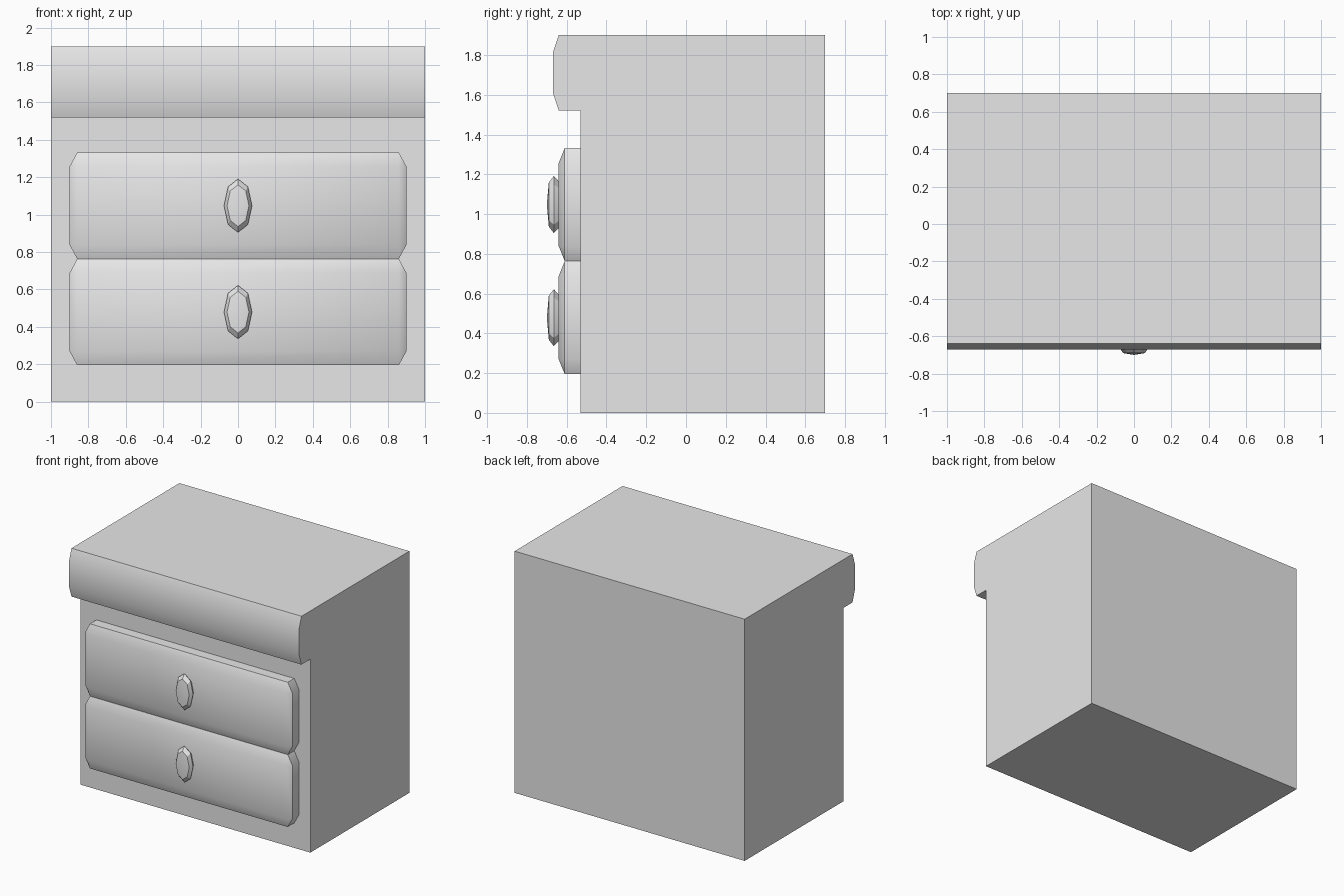
import bpy
import bmesh
from math import cos, sin, pi, radians

cube = bpy.data.objects.get("Cube")
if cube:
    bpy.data.objects.remove(cube, do_unlink=True)

# Single flat colour
grey = bpy.data.materials.new("light grey")
grey.use_nodes = True
COLOUR = (0.8, 0.8, 0.8, 1)
grey.diffuse_color = COLOUR
grey.node_tree.nodes["Principled BSDF"].inputs["Base Color"].default_value = COLOUR


def finish(name, bm, angle):
    bmesh.ops.recalc_face_normals(bm, faces=bm.faces)
    mesh = bpy.data.meshes.new(name)
    bm.to_mesh(mesh)
    bm.free()
    mesh.materials.append(grey)
    obj = bpy.data.objects.new(name, mesh)
    bpy.context.collection.objects.link(obj)
    bpy.ops.object.select_all(action="DESELECT")
    obj.select_set(True)
    bpy.context.view_layer.objects.active = obj
    bpy.ops.object.shade_smooth_by_angle(angle=radians(angle))
    return obj


def bridge(bm, a, b):
    n = len(a)
    for i in range(n):
        j = (i + 1) % n
        bm.faces.new((a[i], a[j], b[j], b[i]))


# Cabinet with overhanging moulded top, extruded from its side profile
def cabinet():
    profile = [(0.70, 0), (0.70, 1.90), (-0.64, 1.90), (-0.67, 1.81),
               (-0.67, 1.61), (-0.64, 1.52), (-0.53, 1.52), (-0.53, 0)]
    bm = bmesh.new()
    left, right = ([bm.verts.new((x, y, z)) for y, z in profile] for x in (1, -1))
    bridge(bm, left, right)
    bm.faces.new(left)
    bm.faces.new(right)
    finish("cabinet", bm, 30)


# Drawer front: chamfered slab made of octagonal rings closing to a flat panel
def drawer(name, z):
    bm = bmesh.new()
    wide, narrow, tall, short = 0.90, 0.86, 0.284, 0.21
    outline = [(wide, -short), (wide, short), (narrow, tall), (-narrow, tall),
               (-wide, short), (-wide, -short), (-narrow, -tall), (narrow, -tall)]
    back, rim = ([bm.verts.new((x, y, z + h)) for x, h in outline] for y in (-0.53, -0.61))
    panel = [bm.verts.new((sx * narrow, -0.64, z + sz * short))
             for sx, sz in ((1, -1), (1, 1), (-1, 1), (-1, -1))]
    bridge(bm, back, rim)
    bm.faces.new(back)
    bm.faces.new(panel)
    for i in range(4):
        a, b = rim[2 * i], rim[2 * i + 1]
        nxt = rim[(2 * i + 2) % 8]
        # Sides and top or bottom alternate around the outline
        here = panel[i]
        after = panel[(i + 1) % 4]
        if i % 2 == 0:
            bm.faces.new((a, b, after, here))
            bm.faces.new((b, nxt, after))
        else:
            bm.faces.new((a, b, after, here))
            bm.faces.new((b, nxt, after))
    finish(name, bm, 40)


# Faceted oval knob with a shallow domed front
def knob(name, z):
    bm = bmesh.new()
    rings = []
    for y, s in ((-0.635, 0.78), (-0.665, 1.0), (-0.69, 0.78)):
        rings.append([bm.verts.new((0.075 * s * cos(i * pi / 4), y,
                                    z + 0.143 * s * sin(i * pi / 4))) for i in range(8)])
    for a, b in zip(rings, rings[1:]):
        bridge(bm, a, b)
    bm.faces.new(rings[0])
    tip = bm.verts.new((0, -0.70, z))
    front = rings[-1]
    for i in range(8):
        bm.faces.new((front[i], front[(i + 1) % 8], tip))
    finish(name, bm, 30)


cabinet()
for level, z in (("lower", 0.479), ("upper", 1.048)):
    drawer(level + "_drawer", z)
    knob(level + "_knob", z)
